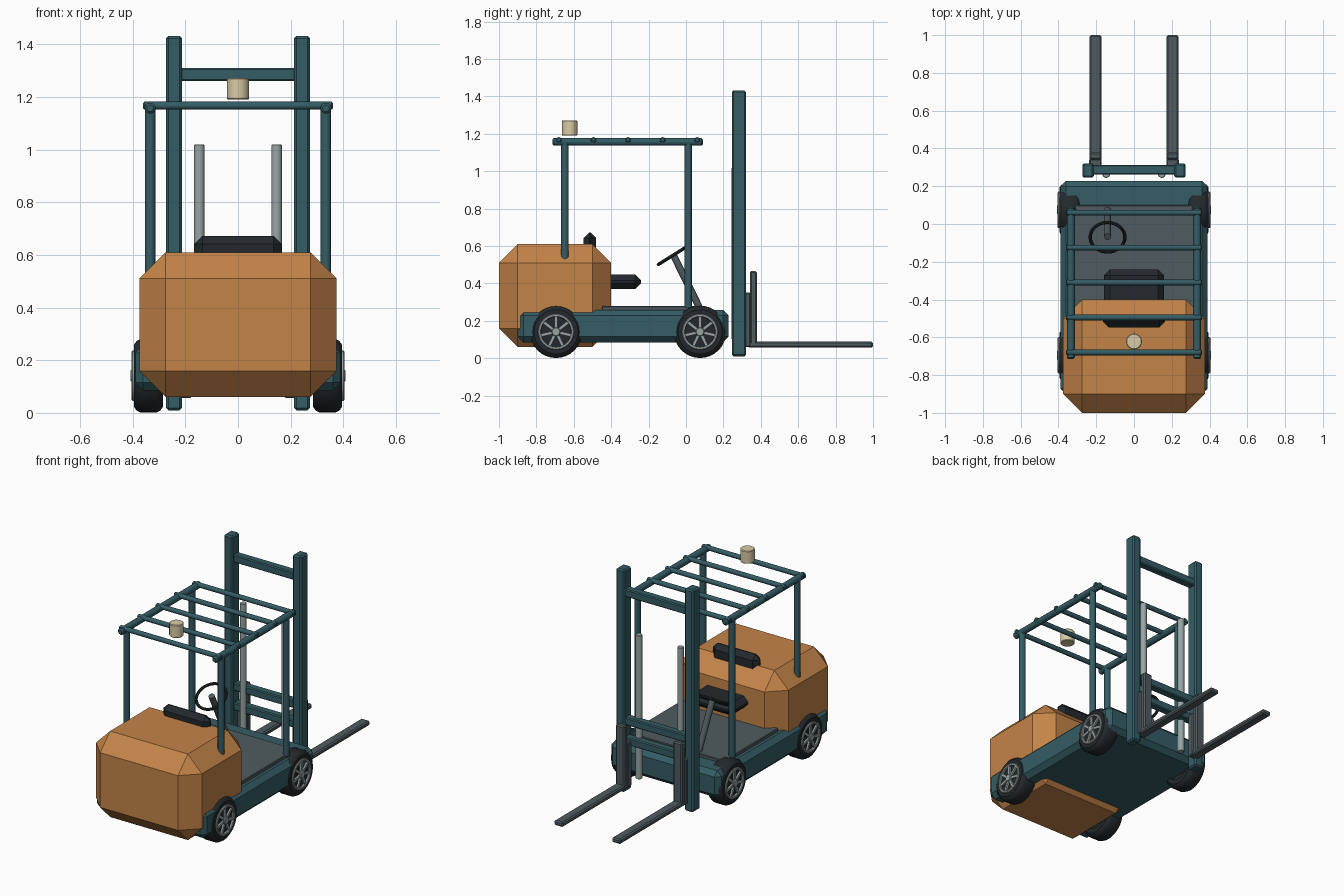
import bpy, bmesh
from math import pi, cos, sin, radians
from mathutils import Vector, Matrix

if "Cube" in bpy.data.objects:
    bpy.data.objects.remove(bpy.data.objects["Cube"])


def mat(name, *rgb):
    m = bpy.data.materials.new(name)
    m.diffuse_color = (*rgb, 1)
    m.use_nodes = True
    m.node_tree.nodes["Principled BSDF"].inputs["Base Color"].default_value = m.diffuse_color
    return m


TEAL = mat("teal", .035, .11, .13)
ORANGE = mat("orange", .55, .23, .065)
DARK = mat("black", .017, .022, .026)
GREY = mat("steel", .08, .105, .115)
LIGHT = mat("light_metal", .32, .38, .38)
CREAM = mat("cream", .7, .6, .38)


def finish(bm, name, m, smooth=False):
    bmesh.ops.recalc_face_normals(bm, faces=bm.faces)
    me = bpy.data.meshes.new(name)
    bm.to_mesh(me)
    bm.free()
    ob = bpy.data.objects.new(name, me)
    bpy.context.collection.objects.link(ob)
    me.materials.append(m)
    if smooth:
        bpy.ops.object.select_all(action='DESELECT')
        ob.select_set(True)
        bpy.context.view_layer.objects.active = ob
        bpy.ops.object.shade_smooth_by_angle(angle=radians(35))
    return ob


def box(name, xr, yr, zr, m, bevel=0):
    """Box between min/max ranges with single-segment chamfers."""
    bm = bmesh.new()
    bmesh.ops.create_cube(bm, size=1)
    for v in bm.verts:
        for i, r in enumerate((xr, yr, zr)):
            v.co[i] = r[0] if v.co[i] < 0 else r[1]
    if bevel:
        bmesh.ops.bevel(bm, geom=bm.edges[:], offset=bevel, segments=1,
                        affect='EDGES', profile=.5)
    return finish(bm, name, m)


def rod(name, a, b, r, m, sides=12, chamfer=0, smooth=True):
    """Cylinder from a to b, optionally with chamfered ends."""
    a, b = Vector(a), Vector(b)
    d = b - a
    bm = bmesh.new()
    bmesh.ops.create_cone(bm, cap_ends=True, segments=sides, radius1=r, radius2=r, depth=d.length)
    if chamfer:
        ends = [e for e in bm.edges if abs(e.verts[0].co.z - e.verts[1].co.z) < 1e-5]
        bmesh.ops.bevel(bm, geom=ends, offset=chamfer, segments=1, affect='EDGES')
    rot = d.to_track_quat('Z', 'Y').to_matrix().to_4x4()
    bm.transform(Matrix.Translation((a + b) / 2) @ rot)
    return finish(bm, name, m, smooth)


def lathe(name, profile, centre, m, sides=32):
    """Closed (x, radius) profile revolved around the x axis."""
    bm = bmesh.new()
    rings = [[bm.verts.new((x, r * cos(2 * pi * i / sides), r * sin(2 * pi * i / sides)))
              for i in range(sides)] for x, r in profile]
    for p, q in zip(rings, rings[1:] + rings[:1]):
        for i in range(sides):
            j = (i + 1) % sides
            bm.faces.new((p[i], p[j], q[j], q[i]))
    bm.transform(Matrix.Translation(centre))
    return finish(bm, name, m, True)


# Body
box("counterweight", (-.375, .375), (-1, -.4), (.06, .61), ORANGE, .1)
box("chassis", (-.39, .39), (-.9, .228), (.085, .258), TEAL, .03)
box("floor_plate", (-.34, .34), (-.45, .1), (.25, .278), GREY, .004)

# Seat
box("seat_cushion", (-.16, .16), (-.56, -.24), (.37, .447), DARK, .032)
box("seat_back", (-.165, .165), (-.547, -.48), (.42, .672), DARK, .03)

# Wheels: tyre, dark backing disc, rim ring, spokes and hub
TYRE = [(-.055, .09), (-.055, .118), (-.045, .132), (-.03, .14), (.03, .14),
        (.045, .132), (.055, .118), (.055, .09)]
RIM = [(.0, .08), (.0, .096), (.06, .096), (.064, .092), (.064, .083), (.06, .08)]
for side, s in (("left", -1), ("right", 1)):
    for end, y in (("front", -.695), ("rear", .075)):
        n = f"{end}_{side}_"
        c = Vector((s * .34, y, .141))
        lathe(n + "tyre", TYRE, c, DARK)
        lathe(n + "rim", [(s * x, r) for x, r in RIM], c, LIGHT)
        rod(n + "wheel_disc", c - Vector((s * .045, 0, 0)), c + Vector((s * .05, 0, 0)),
            .092, DARK, 32)
        rod(n + "hub", c, c + Vector((s * .068, 0, 0)), .024, LIGHT, 16, .004)
        bm = bmesh.new()
        for k in range(7):
            m4 = (Matrix.Translation(c + Vector((s * .053, 0, 0)))
                  @ Matrix.Rotation(2 * pi * k / 7, 4, 'X')
                  @ Matrix.Translation((0, 0, .05))
                  @ Matrix.Diagonal((.016, .016, .072, 1)))
            bmesh.ops.create_cube(bm, size=1, matrix=m4)
        finish(bm, n + "spokes", LIGHT)

# Mast, lift cylinders and forks
for side, s in (("left", -1), ("right", 1)):
    def xr(c, w):
        return (s * c - w / 2, s * c + w / 2)
    box(f"{side}_mast_upright", xr(.243, .061), (.245, .321), (.01, 1.432), TEAL, .009)
    rod(f"{side}_lift_cylinder", (s * .147, .264, .1), (s * .147, .264, 1.02), .02, LIGHT, 16, .003)
    box(f"{side}_fork_bracket", xr(.204, .066), (.3, .346), (.06, .35), GREY, .006)
    box(f"{side}_fork_shank", xr(.204, .062), (.341, .379), (.058, .466), GREY, .008)
    box(f"{side}_fork_blade", xr(.204, .062), (.33, 1), (.057, .088), GREY, .008)
for name, z in (("top", 1.285), ("middle", .465), ("lower", .34)):
    box(f"{name}_mast_crossbar", (-.23, .23), (.262, .312), (z - .025, z + .025), TEAL, .006)

# Overhead guard
for side, s in (("left", -1), ("right", 1)):
    x = s * .334
    rod(f"{side}_front_post", (x, -.647, .45), (x, -.647, 1.155), .02, TEAL)
    rod(f"{side}_rear_post", (x, .012, .27), (x, .012, 1.155), .019, TEAL)
    rod(f"{side}_roof_rail", (x, -.715, 1.157), (x, .09, 1.157), .021, TEAL, 12, .008)
for i in range(5):
    y = -.68 + i * .185
    rod(f"roof_bar_{i + 1}", (-.36, y, 1.167), (.36, y, 1.167), .015, TEAL, 12, .005)
rod("beacon", (0, -.622, 1.19), (0, -.622, 1.272), .042, CREAM, 24, .004)

# Steering column and wheel
rod("steering_column", (-.14, .077, .26), (-.14, -.068, .553), .019, GREY, 12)
bm = bmesh.new()
N, M = 32, 8
ring = [[bm.verts.new(((.092 + .009 * cos(2 * pi * j / M)) * cos(2 * pi * i / N),
                       (.092 + .009 * cos(2 * pi * j / M)) * sin(2 * pi * i / N),
                       .009 * sin(2 * pi * j / M))) for j in range(M)] for i in range(N)]
for i in range(N):
    for j in range(M):
        bm.faces.new((ring[i][j], ring[(i + 1) % N][j],
                      ring[(i + 1) % N][(j + 1) % M], ring[i][(j + 1) % M]))
bm.transform(Matrix.Translation((-.14, -.07, .55)) @ Matrix.Rotation(radians(32), 4, 'X'))
finish(bm, "steering_wheel", DARK, True)
